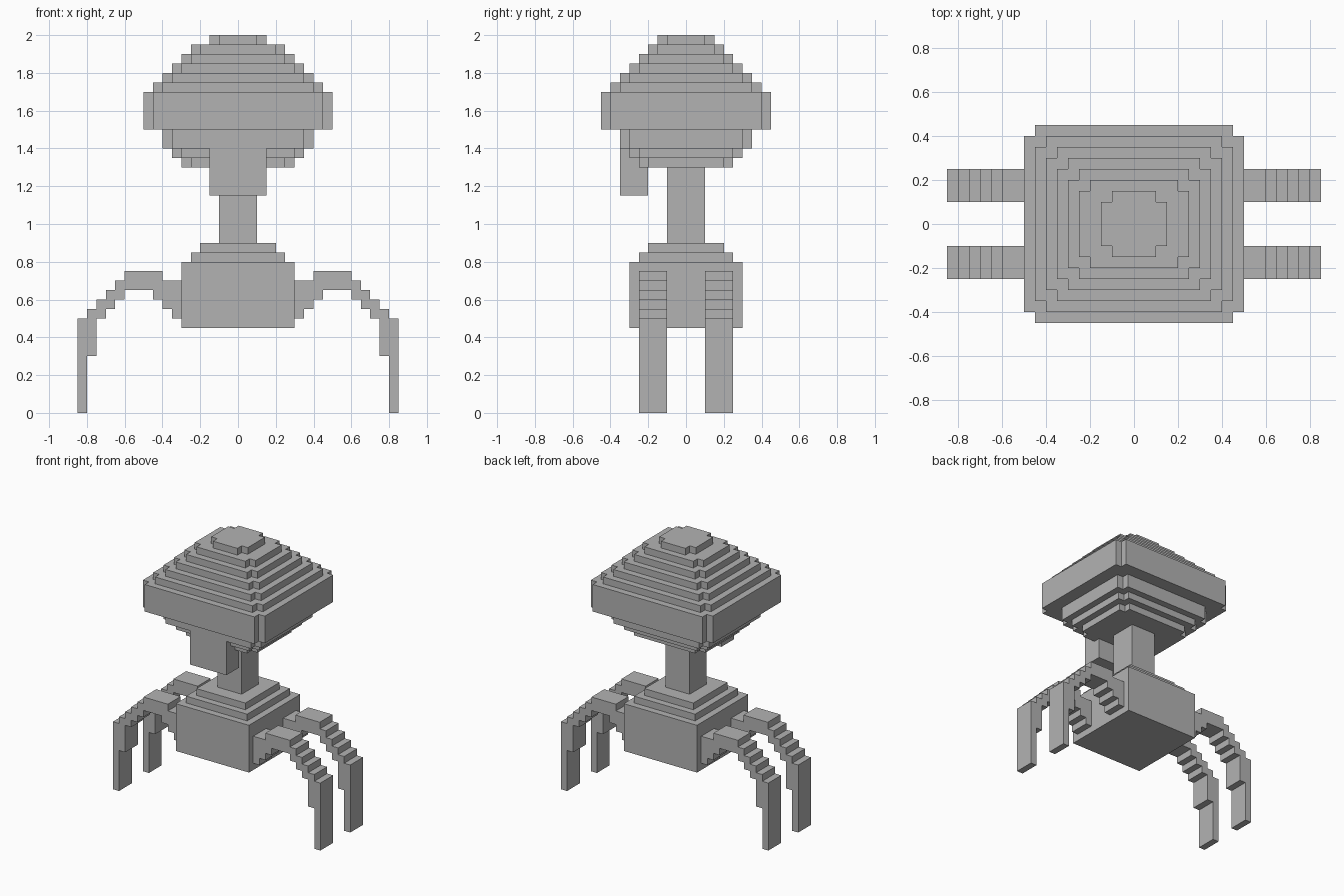
import bpy
import bmesh
from mathutils import Vector

default = bpy.data.objects.get("Cube")
if default:
    bpy.data.objects.remove(default, do_unlink=True)

U = 0.05  # block size: all sizes below are in blocks

grey = bpy.data.materials.new("plain grey")
grey.use_nodes = True
GREY = (0.45, 0.45, 0.45, 1.0)
grey.diffuse_color = GREY
grey.node_tree.nodes["Principled BSDF"].inputs["Base Color"].default_value = GREY


def add_prism(bm, outline, depth):
    """Extrude a closed outline of 3D points along the depth vector."""
    face = bm.faces.new([bm.verts.new(Vector(p) * U) for p in outline])
    top = bmesh.ops.extrude_face_region(bm, geom=[face])["geom"]
    moved = [v for v in top if isinstance(v, bmesh.types.BMVert)]
    bmesh.ops.translate(bm, verts=moved, vec=Vector(depth) * U)


def finish(bm, name):
    bmesh.ops.recalc_face_normals(bm, faces=bm.faces)
    mesh = bpy.data.meshes.new(name)
    bm.to_mesh(mesh)
    bm.free()
    mesh.materials.append(grey)
    obj = bpy.data.objects.new(name, mesh)
    bpy.context.scene.collection.objects.link(obj)
    return obj


def rectangle(x0, x1, y0, y1, z):
    return [(x0, y0, z), (x1, y0, z), (x1, y1, z), (x0, y1, z)]


def notched(x, y, z):
    """Rectangle with one block missing at every corner."""
    a, b = x - 1, y - 1
    quarter = [(x, b), (a, b), (a, y)]
    half = quarter + [(-px, py) for px, py in reversed(quarter)]
    return [(px, py, z) for px, py in half + [(-px, -py) for px, py in half]]


def box(name, x0, x1, y0, y1, z0, z1):
    bm = bmesh.new()
    add_prism(bm, rectangle(x0, x1, y0, y1, z0), (0, 0, z1 - z0))
    return finish(bm, name)


# Head: stepped tiers, (half width, bottom, top); depth is one block less
head = bmesh.new()
TIERS = [(6, 26, 27), (7, 27, 28), (8, 28, 30), (10, 30, 34), (9, 34, 35),
         (8, 35, 36), (7, 36, 37), (6, 37, 38), (5, 38, 39)]
for half, z0, z1 in TIERS:
    add_prism(head, notched(half, half - 1, z0), (0, 0, z1 - z0))
add_prism(head, notched(3, 3, 39), (0, 0, 1))
finish(head, "head")

# Jaw and neck
box("jaw", -3, 3, -7, -4, 23, 28)
box("neck", -2, 2, -2, 2, 18, 26)

# Body with two stepped slabs on top
box("body", -6, 6, -6, 6, 9, 16)
box("body_lower_step", -5, 5, -5, 5, 16, 17)
box("body_upper_step", -4, 4, -4, 4, 17, 18)

# Legs: column of blocks at each step outwards, (bottom, top)
COLUMNS = [(10, 14), (11, 14), (12, 15), (13, 15), (13, 15), (13, 15),
           (12, 14), (11, 13), (10, 12), (6, 11), (0, 10)]


def leg_outline(side, y):
    lower, upper = [], []
    for i, (low, high) in enumerate(COLUMNS):
        for x in (6 + i, 7 + i):
            for edge, z in ((lower, low), (upper, high)):
                point = (side * x, y, z)
                # Drop the joint between two level columns
                if len(edge) > 1 and edge[-1] == point:
                    continue
                edge.append(point)
    return lower + upper[::-1]


for side, side_name in ((1, "left"), (-1, "right")):
    for y, end_name in ((-5, "front"), (2, "back")):
        leg = bmesh.new()
        add_prism(leg, leg_outline(side, y), (0, 3, 0))
        finish(leg, f"{end_name}_{side_name}_leg")
